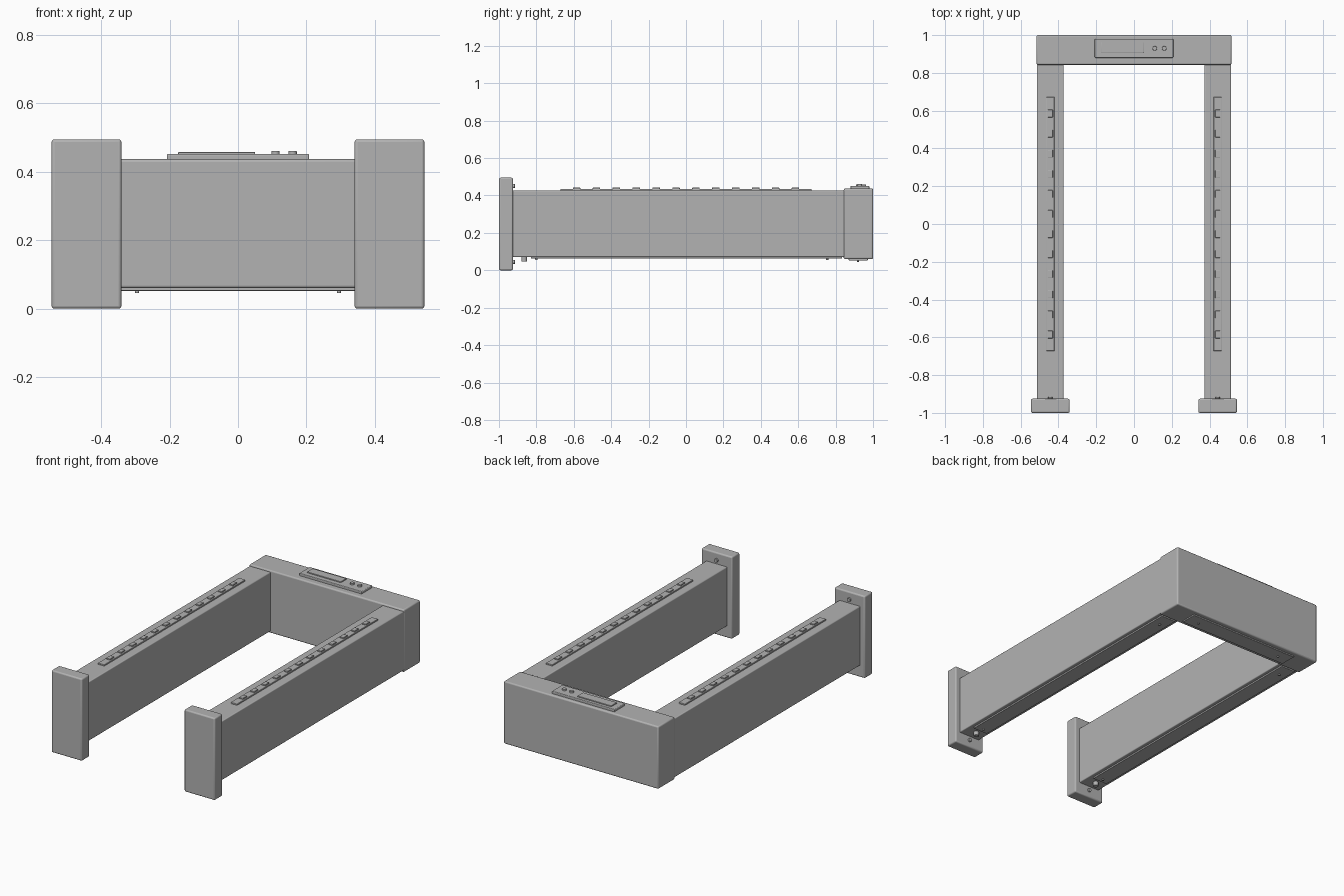
import bpy
import math

if "Cube" in bpy.data.objects:
    bpy.data.objects.remove(bpy.data.objects["Cube"], do_unlink=True)

grey = bpy.data.materials.new("plain_grey")
grey.use_nodes = True
GREY = (0.45, 0.45, 0.45, 1)
grey.diffuse_color = GREY
grey.node_tree.nodes["Principled BSDF"].inputs["Base Color"].default_value = GREY


def finish(obj, name, bevel):
    obj.name = name
    obj.data.materials.append(grey)
    bpy.ops.object.transform_apply(location=False, rotation=True, scale=True)
    if bevel:
        mod = obj.modifiers.new("rounded_edges", "BEVEL")
        mod.width = bevel
        mod.segments = 3
        mod.limit_method = "ANGLE"
    bpy.ops.object.shade_smooth_by_angle(angle=math.radians(35))
    return obj


def box(name, x, y, z, bevel=0.0):
    """Box between the given x, y and z ranges."""
    ranges = (x, y, z)
    bpy.ops.mesh.primitive_cube_add(size=1, location=[(a + b) / 2 for a, b in ranges])
    obj = bpy.context.object
    obj.scale = [b - a for a, b in ranges]
    return finish(obj, name, bevel)


def disc(name, centre, radius, depth, along_y=False):
    rot = (math.pi / 2, 0, 0) if along_y else (0, 0, 0)
    bpy.ops.mesh.primitive_cylinder_add(vertices=24, radius=radius, depth=depth,
                                        location=centre, rotation=rot)
    return finish(bpy.context.object, name, 0.0015)


# Header crosspiece with control console
box("header", (-0.516, 0.516), (0.843, 1.0), (0.06, 0.437), 0.008)
box("console", (-0.208, 0.208), (0.88, 0.98), (0.43, 0.452), 0.004)
box("console_screen", (-0.175, 0.05), (0.908, 0.962), (0.45, 0.458), 0.002)
for x in (0.11, 0.16):
    disc("console_button", (x, 0.93, 0.455), 0.012, 0.012)

# Header underside cover
box("header_cover", (-0.37, 0.37), (0.87, 0.972), (0.052, 0.065), 0.003)
for x in (-0.295, 0.295):
    disc("header_screw", (x, 0.92, 0.05), 0.006, 0.009)

# Posts, feet and their fittings on both sides
LIGHTS = 12
for side, s in (("left", 1), ("right", -1)):
    def span(a, b):
        return tuple(sorted((s * a, s * b)))

    mid = s * 0.443
    box(side + "_post", span(0.373, 0.514), (-0.93, 0.85), (0.071, 0.427), 0.005)
    box(side + "_foot", span(0.341, 0.545), (-1.0, -0.925), (0, 0.495), 0.008)

    # Indicator strip with a row of raised lights
    box(side + "_light_strip", span(0.421, 0.464), (-0.672, 0.672), (0.42, 0.435), 0.003)
    for i in range(LIGHTS):
        y = -0.585 + i * 1.17 / (LIGHTS - 1)
        box(side + "_light", span(0.43, 0.456), (y - 0.02, y + 0.02), (0.43, 0.442), 0.002)

    # Underside cover, screws and levelling knob
    box(side + "_post_cover", span(0.395, 0.492), (-0.83, 0.835), (0.062, 0.075), 0.002)
    for y in (-0.8, 0.755):
        disc(side + "_cover_screw", (mid, y, 0.06), 0.006, 0.01)
    disc(side + "_knob", (mid, -0.865, 0.059), 0.015, 0.026)

    # Bolts on the inner face of the foot
    for z in (0.45, 0.045):
        disc(side + "_foot_bolt", (mid, -0.922, z), 0.011, 0.014, along_y=True)
